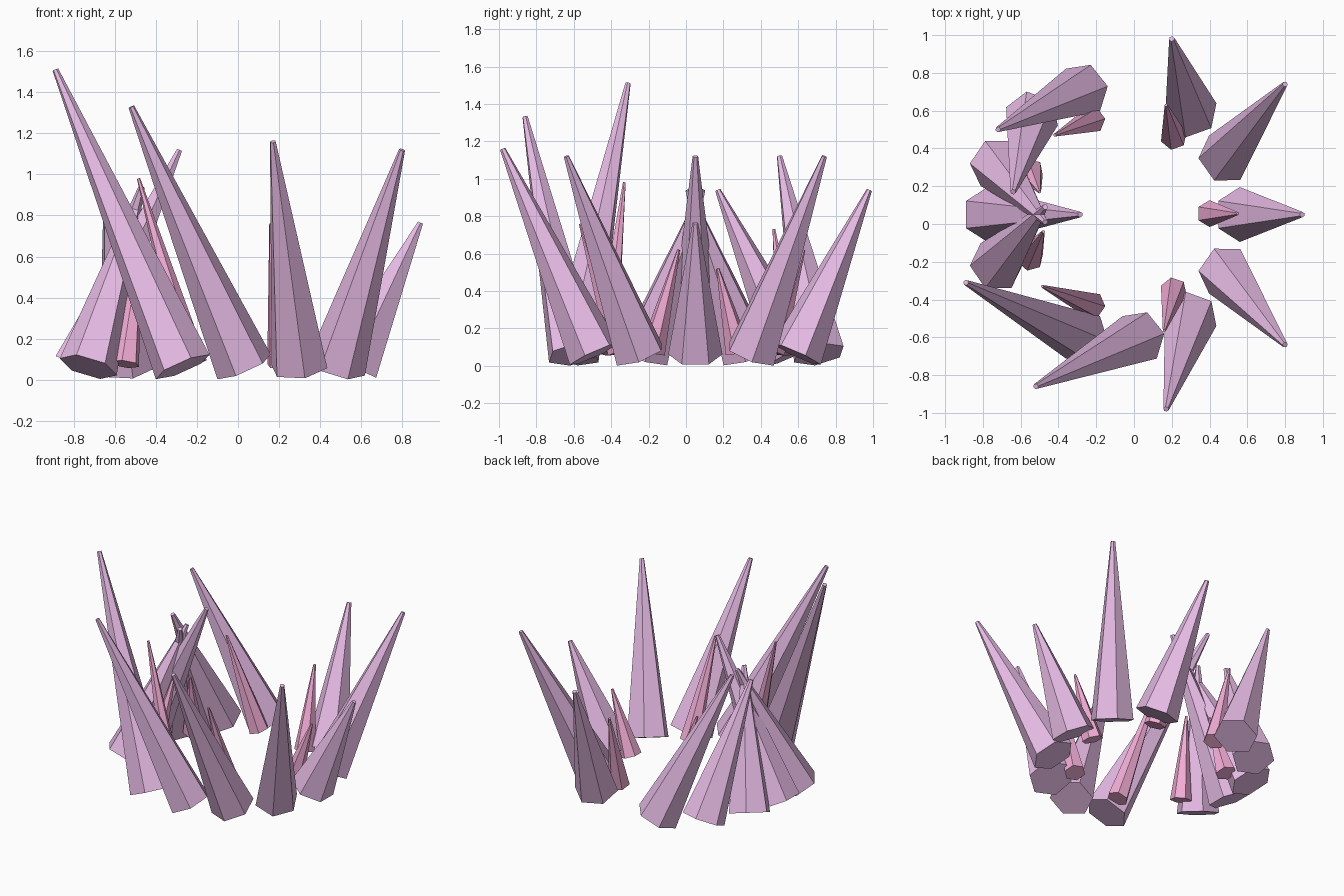
import bpy, bmesh, math
from mathutils import Vector, Matrix

if "Cube" in bpy.data.objects:
    bpy.data.objects.remove(bpy.data.objects["Cube"])


def material(name, color):
    m = bpy.data.materials.new(name)
    m.diffuse_color = color
    m.use_nodes = True
    m.node_tree.nodes["Principled BSDF"].inputs["Base Color"].default_value = m.diffuse_color
    return m


purple = material("purple_crystal", (0.80, 0.50, 0.79, 1))
pink = material("pink_crystal", (0.90, 0.42, 0.68, 1))


def spike(name, base, tip, radius, tip_radius, roll, mat):
    """Six-sided tapering crystal from base centre to tip, rolled about its own axis."""
    base, tip = Vector(base), Vector(tip)
    axis = tip - base
    azimuth = math.atan2(axis.y, axis.x)
    tilt = math.atan2(math.hypot(axis.x, axis.y), axis.z)
    length = axis.length
    matrix = (Matrix.Translation(base) @ Matrix.Rotation(azimuth, 4, 'Z')
              @ Matrix.Rotation(tilt, 4, 'Y') @ Matrix.Rotation(math.radians(roll), 4, 'Z')
              @ Matrix.Translation((0, 0, length / 2)))
    bm = bmesh.new()
    # the cone's corners lie across the lean direction when roll is 0
    bmesh.ops.create_cone(bm, cap_ends=True, segments=6, radius1=radius,
                          radius2=tip_radius, depth=length)
    bm.transform(matrix)
    mesh = bpy.data.meshes.new(name)
    bm.to_mesh(mesh)
    bm.free()
    mesh.materials.append(mat)
    bpy.context.collection.objects.link(bpy.data.objects.new(name, mesh))


# Large outer crystals: base x, y, tip x, y, z, roll
large = [
    (0.56, 0.05, 0.89, 0.05, 0.765, 0),
    (0.48, 0.35, 0.80, 0.74, 1.12, -17),
    (0.48, -0.25, 0.80, -0.64, 1.12, 17),
    (0.30, 0.59, 0.20, 0.98, 0.94, 6),
    (0.30, -0.49, 0.17, -0.98, 1.16, -6),
    (0.03, -0.60, -0.52, -0.86, 1.33, 15),
    (-0.27, -0.60, -0.89, -0.31, 1.51, -15),
    (-0.27, 0.71, -0.72, 0.50, 1.12, 15),
    (-0.54, 0.57, -0.64, 0.17, 0.94, -6),
    (-0.73, 0.32, -0.47, 0.01, 0.94, 17),
    (-0.73, -0.22, -0.47, 0.09, 0.94, -17),
    (-0.775, 0.05, -0.285, 0.05, 1.12, 0),
]
for i, (bx, by, tx, ty, tz, roll) in enumerate(large):
    spike(f"large_crystal_{i + 1}", (bx, by, 0.062), (tx, ty, tz), 0.145, 0.015, roll, purple)

# Small inner crystals
small = [
    (0.40, 0.055, 0.55, 0.055, 0.51, 0),
    (0.21, 0.46, 0.17, 0.63, 0.62, 6),
    (0.21, -0.35, 0.16, -0.565, 0.76, -6),
    (-0.22, -0.43, -0.485, -0.33, 0.98, -15),
    (-0.22, 0.55, -0.42, 0.47, 0.73, 15),
    (-0.55, -0.18, -0.48, -0.04, 0.62, -17),
    (-0.55, 0.28, -0.50, 0.17, 0.52, 17),
]
for i, (bx, by, tx, ty, tz, roll) in enumerate(small):
    spike(f"small_crystal_{i + 1}", (bx, by, 0.075), (tx, ty, tz), 0.071, 0.008, roll, pink)
